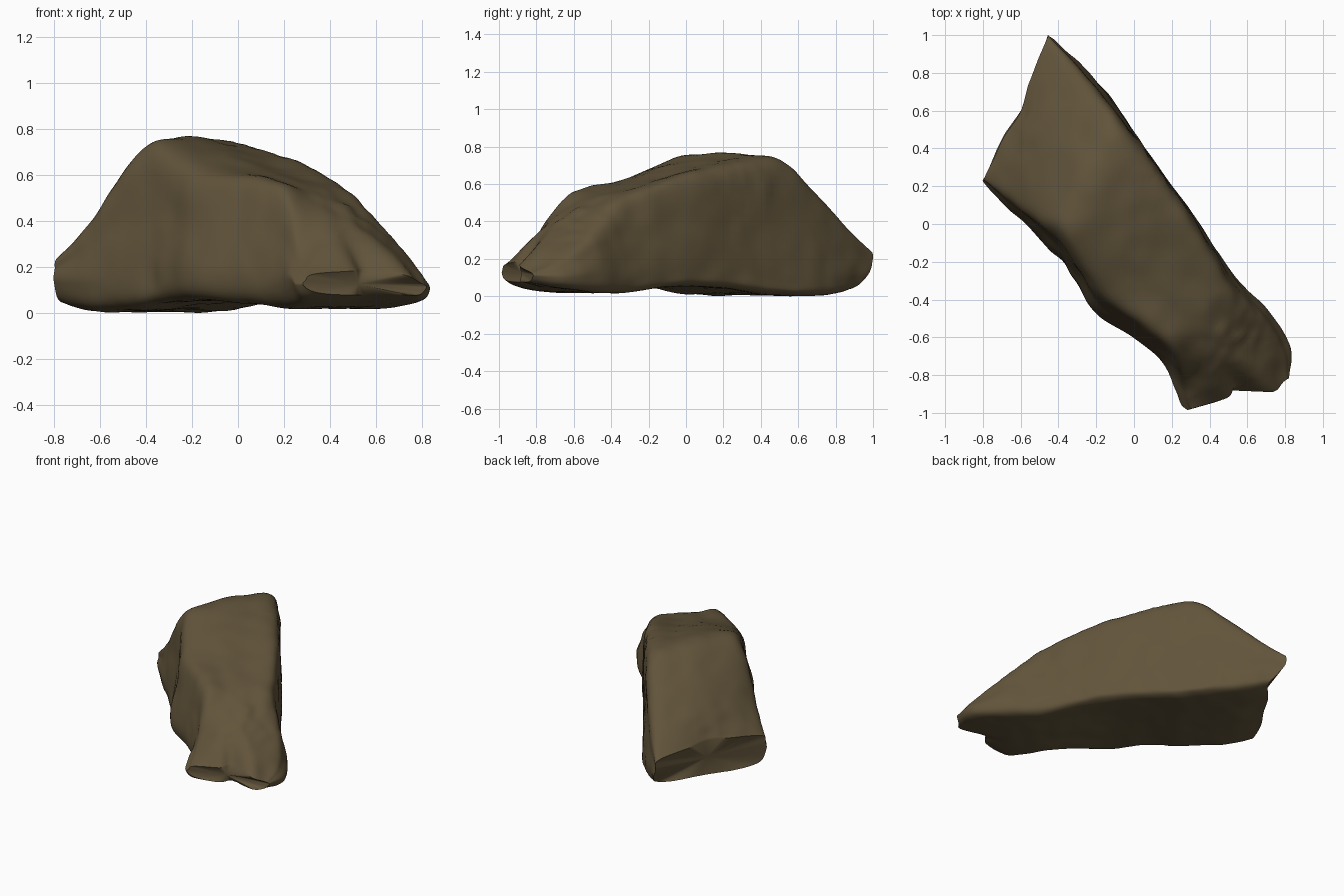
import bpy
import bmesh
import math
from mathutils import Vector, noise

cube = bpy.data.objects.get("Cube")
if cube:
    bpy.data.objects.remove(cube, do_unlink=True)

# Stone colour
stone = bpy.data.materials.new("dark olive brown stone")
stone.use_nodes = True
colour = (0.12, 0.088, 0.043, 1)
stone.diffuse_color = colour
shader = stone.node_tree.nodes["Principled BSDF"]
shader.inputs["Base Color"].default_value = colour
shader.inputs["Roughness"].default_value = 0.9

# Cross-sections along the length: station, skew, base left/right,
# top left/right, underside height, top height left/middle/right
SECTIONS = [
    (-1.15, -.5, -.5, 0, -.46, -.03, .07, .16, .17, .12),
    (-1.0, -.3, -.505, .13, -.43, .06, .04, .20, .27, .20),
    (-.82, -.1, -.465, .18, -.38, .11, .02, .28, .39, .32),
    (-.62, 0, -.405, .18, -.32, .11, .01, .50, .51, .48),
    (-.42, 0, -.43, .21, -.33, .17, .03, .56, .57, .56),
    (-.18, 0, -.475, .26, -.37, .22, .05, .57, .635, .63),
    (.08, .15, -.43, .30, -.34, .28, .04, .64, .71, .67),
    (.33, .3, -.42, .355, -.30, .32, .01, .71, .75, .69),
    (.52, .33, -.405, .39, -.33, .34, 0, .56, .63, .55),
    (.70, .36, -.41, .395, -.34, .35, 0, .37, .46, .39),
    (.88, .38, -.40, .385, -.37, .36, .03, .23, .27, .24),
]


def to_world(t, w, z):
    """Turn length / width / height into the diagonal resting direction."""
    return Vector(((w - t) * math.sqrt(0.5), (w + t) * math.sqrt(0.5), z))


def to_local(p):
    return (p.y - p.x) * math.sqrt(0.5), (p.x + p.y) * math.sqrt(0.5)


def ring(section):
    t, skew, wl, wr, tl, tr, zb, zl, zm, zr = section
    low = min(0.12, (zl - zb) * 0.45)
    brow = low * 0.7
    third = (tr - tl) / 3
    loop = [
        (wl + .05, zb + .01), (wl, zb + low),
        ((wl + tl) / 2 - .01, (zb + low + zl) / 2), (tl, zl),
        (tl + third, zm), (tr - third, zm), (tr, zr),
        ((wr + tr) / 2 + .01, (zb + brow + zr) / 2), (wr, zb + brow),
        (wr - .04, zb), (wr + (wl - wr) / 3, zb), (wl + (wr - wl) / 3, zb),
    ]
    points = []
    for w, z in loop:
        # The overhanging back tip recedes towards the ground
        lean = min(1, z / .15) if t > 0 and w > 0 else 1
        points.append(to_world(t + skew * w * lean, w, z))
    return points


def spline(points, steps, closed):
    """Smooth curve passing through every point."""
    n = len(points)
    pick = (lambda i: points[i % n]) if closed else (lambda i: points[max(0, min(n - 1, i))])
    result = []
    for i in range(n if closed else n - 1):
        a, b, c, d = (pick(i + k) for k in (-1, 0, 1, 2))
        for s in range(steps):
            u = s / steps
            result.append(b + (c - a) * (u / 2) + (a * 2 - b * 5 + c * 4 - d) * (u * u / 2)
                          + (b * 3 - a - c * 3 + d) * (u ** 3 / 2))
    return result if closed else result + [points[-1]]


# Block lofted through the cross-sections, with both ends closed
outlines = [spline(ring(s), 7, True) for s in SECTIONS]
strands = [spline(list(strand), 10, False) for strand in zip(*outlines)]
bm = bmesh.new()
grid = [[bm.verts.new(p) for p in strand] for strand in strands]
for a, b in zip(grid, grid[1:] + grid[:1]):
    for i in range(len(a) - 1):
        bm.faces.new((a[i], b[i], b[i + 1], a[i + 1]))
caps = [bm.faces.new([strand[end] for strand in grid]) for end in (0, -1)]
bmesh.ops.recalc_face_normals(bm, faces=bm.faces)
bmesh.ops.poke(bm, faces=caps)
bm.normal_update()


def bump(value, centre, width):
    return math.exp(-((value - centre) / width) ** 2)


# Weathered patches: centre, radius
PATCHES = [((.55, -.6, .4), .18), ((.1, .32, .6), .16), ((-.68, .5, .3), .2)]


def weather(p, normal):
    """Broad facets, pitting in the worn patches, and grooves."""
    t, w = to_local(p)
    depth = 0.008 * noise.noise(p * 4) + 0.006 * noise.noise(p * 9)
    for centre, radius in PATCHES:
        worn = bump((p - Vector(centre)).length, 0, radius)
        depth += worn * 0.014 * noise.noise(p * 17)
    if w < -.25:
        depth -= 0.02 * bump(p.z, .17, .12) * bump(t, .13, .06)
    # Cleft between the two lobes of the front end
    lobes = 0.06 * bump(w, -.22, .05) - 0.05 * bump(w, -.1, .06)
    pull = lobes * min(1, max(0, (-.85 - t) / .2))
    # Hollow in the back end
    pull -= 0.05 * bump(w, 0, .1) * bump(p.z, .2, .15) * min(1, max(0, (t - .65) / .2))
    return p + normal * depth + to_world(pull, 0, 0)


moved = [weather(v.co, v.normal) for v in bm.verts]
ground = min(p.z for p in moved)
for v, p in zip(bm.verts, moved):
    v.co = p - Vector((0, 0, ground))

mesh = bpy.data.meshes.new("boulder")
bm.to_mesh(mesh)
bm.free()
mesh.materials.append(stone)
boulder = bpy.data.objects.new("boulder", mesh)
bpy.context.collection.objects.link(boulder)
for o in bpy.context.selected_objects:
    o.select_set(False)
boulder.select_set(True)
bpy.context.view_layer.objects.active = boulder
bpy.ops.object.shade_smooth_by_angle(angle=math.radians(50))
